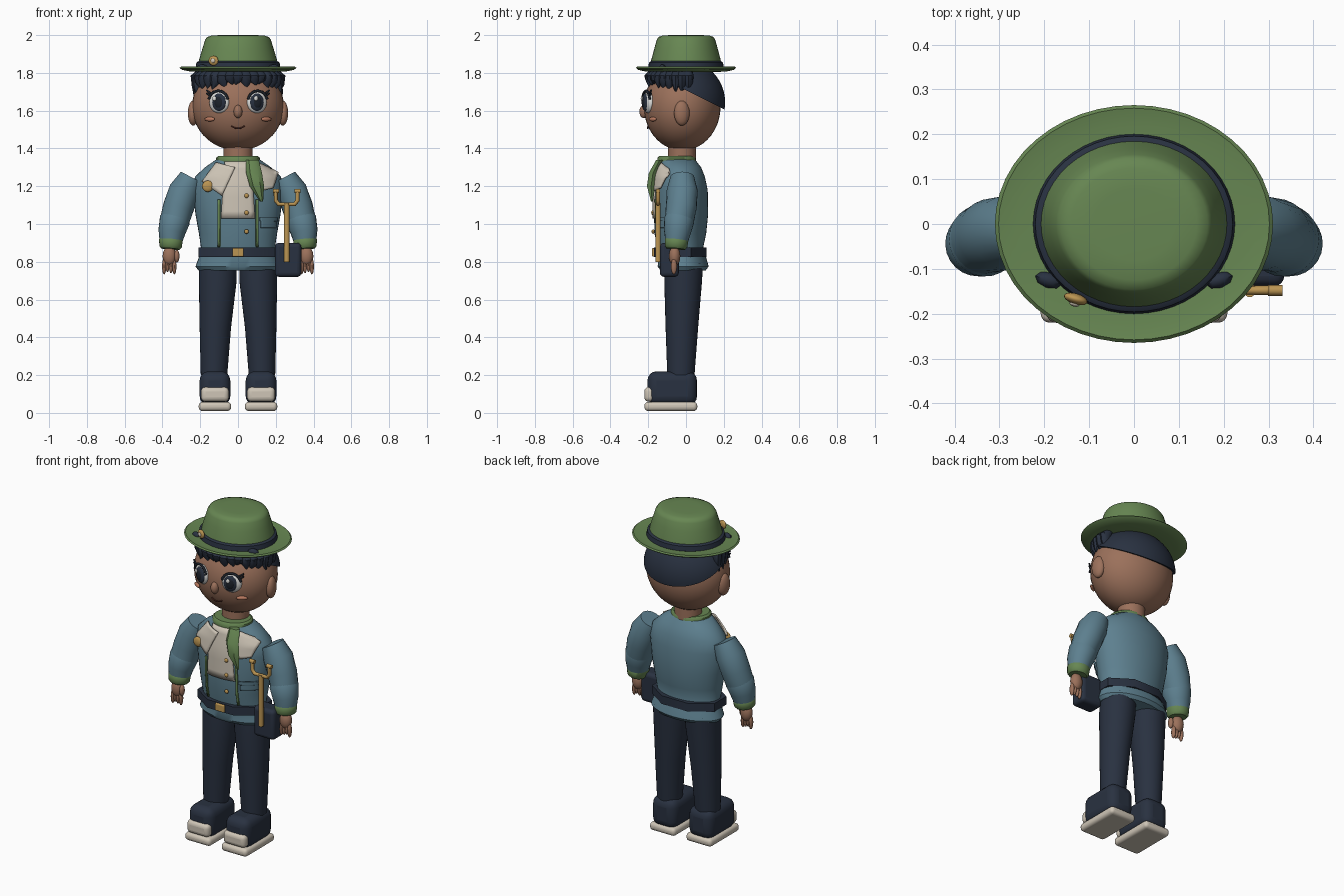
import bpy, bmesh, math, random
from mathutils import Vector, Quaternion, Euler

random.seed(4)
if "Cube" in bpy.data.objects:
    bpy.data.objects.remove(bpy.data.objects["Cube"])


def paint(name, *rgb):
    m = bpy.data.materials.new(name)
    m.use_nodes = True
    m.diffuse_color = (*rgb, 1)
    m.node_tree.nodes["Principled BSDF"].inputs["Base Color"].default_value = (*rgb, 1)
    return m


green = paint("felt_green", .135, .24, .085)
blue = paint("jacket_blue", .11, .215, .275)
navy = paint("dark_navy", .022, .031, .052)
skin = paint("skin_brown", .33, .165, .105)
cream = paint("cream", .62, .56, .47)
gold = paint("brass_gold", .5, .3, .085)
black = paint("eye_dark", .012, .016, .024)
brown = paint("mouth_brown", .1, .03, .02)
blush = paint("cheek_blush", .5, .2, .12)
white = paint("eye_white", .75, .75, .73)
made = []


def finish(name, bm, mat):
    bmesh.ops.recalc_face_normals(bm, faces=bm.faces)
    me = bpy.data.meshes.new(name)
    bm.to_mesh(me)
    bm.free()
    me.materials.append(mat)
    ob = bpy.data.objects.new(name, me)
    bpy.context.collection.objects.link(ob)
    made.append(ob)
    return ob


def loft(name, rings, mat, along=False, n=32, turn=0):
    """Skin elliptical rings (x, y, z, rx, ry), optionally square to their path."""
    bm, loops = bmesh.new(), []
    for i, (x, y, z, rx, ry) in enumerate(rings):
        a, b = rings[max(i - 1, 0)], rings[min(i + 1, len(rings) - 1)]
        d = Vector(b[:3]) - Vector(a[:3])
        q = d.to_track_quat('Z', 'Y') if along else Quaternion()
        angles = [math.tau * k / n + turn for k in range(n)]
        loops.append([bm.verts.new(Vector((x, y, z)) + q @ Vector(
            (rx * math.cos(t), ry * math.sin(t), 0))) for t in angles])
    for lo, hi in zip(loops, loops[1:]):
        for k in range(n):
            bm.faces.new((lo[k], lo[(k + 1) % n], hi[(k + 1) % n], hi[k]))
    bm.faces.new(loops[0])
    bm.faces.new(loops[-1])
    return finish(name, bm, mat)


def ball(name, loc, radii, mat, yaw=0, n=20):
    bm = bmesh.new()
    bmesh.ops.create_uvsphere(bm, u_segments=n, v_segments=n // 2 + 2, radius=1)
    bmesh.ops.scale(bm, vec=radii, verts=bm.verts)
    ob = finish(name, bm, mat)
    ob.location, ob.rotation_euler = loc, Euler((0, 0, yaw))
    return ob


def box(name, loc, size, bevel, mat):
    bm = bmesh.new()
    bmesh.ops.create_cube(bm, size=1)
    bmesh.ops.scale(bm, vec=size, verts=bm.verts)
    ob = finish(name, bm, mat)
    ob.location = loc
    mod = ob.modifiers.new("round", 'BEVEL')
    mod.width, mod.segments = bevel, 4
    return ob


def wire(name, pts, r, mat):
    cu = bpy.data.curves.new(name, 'CURVE')
    cu.dimensions, cu.bevel_depth, cu.bevel_resolution = '3D', r, 3
    cu.use_fill_caps = True
    sp = cu.splines.new('POLY')
    sp.points.add(len(pts) - 1)
    for p, co in zip(sp.points, pts):
        p.co = (*co, 1)
    cu.materials.append(mat)
    ob = bpy.data.objects.new(name, cu)
    bpy.context.collection.objects.link(ob)


# Jacket body: z, rx, ry, centre y
BODY = [(.755, .21, .12, -.015), (.775, .225, .135, -.015), (.83, .205, .125, -.02),
        (.87, .195, .12, -.03), (.95, .207, .137, -.03), (1.05, .225, .143, -.026),
        (1.18, .24, .142, -.027), (1.25, .228, .13, -.03), (1.3, .175, .115, -.035),
        (1.345, .11, .095, -.05)]
loft("jacket", [(0, cy, z, rx, ry) for z, rx, ry, cy in BODY], blue, n=40)


def chest(x, z):
    """Front y of the jacket at x, z."""
    for a, b in zip(BODY, BODY[1:]):
        if z <= b[0]:
            break
    t = min(max((z - a[0]) / (b[0] - a[0]), 0), 1)
    rx, ry, cy = (a[i] + (b[i] - a[i]) * t for i in (1, 2, 3))
    return cy - ry * math.sqrt(max(1 - (x / rx) ** 2, .1))


def patch(name, corners, lift, mat, n=8, thick=.008):
    """Four-cornered cloth piece laid on the chest."""
    a, b, c, d = (Vector(p) for p in corners)
    bm = bmesh.new()
    grid = []
    for i in range(n + 1):
        u = i / n
        for j in range(n + 1):
            p = a.lerp(b, u).lerp(d.lerp(c, u), j / n)
            grid.append(bm.verts.new((p.x, chest(p.x, p.y) - lift, p.y)))
    for i in range(n):
        for j in range(n):
            k = i * (n + 1) + j
            bm.faces.new((grid[k], grid[k + 1], grid[k + n + 2], grid[k + n + 1]))
    ob = finish(name, bm, mat)
    mod = ob.modifiers.new("thickness", 'SOLIDIFY')
    mod.thickness, mod.offset = thick, 0
    return ob


# Shirt front, lapels, trim, pocket
patch("shirt_front", [(-.09, 1.03), (.09, 1.03), (.07, 1.33), (-.07, 1.33)], .005, cream)
patch("right_lapel", [(-.19, 1.225), (-.085, 1.15), (-.015, 1.3), (-.115, 1.325)], .018, cream)
patch("left_lapel", [(.1, 1.17), (.185, 1.19), (.215, 1.275), (.105, 1.325)], .018, cream)
for s, side in ((1, "left"), (-1, "right")):
    patch(side + "_jacket_edge", [(s * .095, .88), (s * .107, .88), (s * .107, 1.13),
                                  (s * .095, 1.13)], .005, green)
patch("pocket", [(.12, .98), (.2, .98), (.2, 1.03), (.12, 1.03)], .006, blue)
patch("pocket_flap", [(.115, 1.015), (.205, 1.015), (.205, 1.035), (.115, 1.035)], .013, blue)
for z in (.96, 1.06, 1.15):
    ball("button", (.045, chest(.045, z) - .01, z), (.012, .008, .012), gold, n=12)
ball("chest_badge", (-.16, chest(-.16, 1.2) - .025, 1.2), (.03, .012, .03), gold)

# Neck, collar and scarf end
loft("neck", [(0, -.022, z, .077, .074) for z in (1.3, 1.45)], skin)
loft("collar", [(0, -.05, z, r, r * .87) for z, r in
                ((1.315, .112), (1.325, .118), (1.35, .116), (1.36, .105))], green)
loft("scarf_end", [(.075, -.14, 1.34, .035, .02), (.085, -.175, 1.27, .042, .025),
                   (.1, -.185, 1.2, .038, .025), (.125, -.18, 1.12, .008, .006)], green, n=6)

# Belt, buckle and pouch
loft("belt", [(0, -.03, z, .226, .15) for z in (.825, .875)], navy, n=8, turn=math.pi / 8)
box("buckle", (0, -.172, .85), (.06, .016, .045), .006, gold)
box("pouch", (.265, -.088, .81), (.14, .1, .18), .022, navy)

# Forked catapult
wire("catapult_handle", [(.258, -.148, .8), (.258, -.148, 1.11)], .015, gold)
wire("catapult_fork", [(.2, -.148, 1.17), (.2, -.148, 1.125), (.215, -.148, 1.105),
                       (.3, -.148, 1.105), (.315, -.148, 1.125), (.315, -.148, 1.17)], .011, gold)
for x in (.2, .315):
    wire("catapult_tip", [(x - .016, -.148, 1.175), (x + .016, -.148, 1.175)], .012, gold)

# Limbs
for s, side in ((1, "left_"), (-1, "right_")):
    def arm(name, path, mat):
        loft(side + name, [(s * x, y, z, r, r) for x, y, z, r in path], mat, along=True, n=24)

    arm("upper_arm", [(.245, -.02, 1.247, .064), (.283, -.02, 1.175, .083),
                      (.315, -.025, 1.09, .082), (.335, -.035, 1.02, .078)], blue)
    arm("forearm", [(.322, -.03, 1.05, .07), (.335, -.037, 1.02, .081),
                    (.35, -.045, .96, .072), (.356, -.05, .905, .06)], blue)
    arm("cuff", [(.354, -.049, .925, .056), (.355, -.05, .915, .063),
                 (.357, -.053, .88, .06), (.358, -.054, .868, .05)], green)
    ball(side + "palm", (s * .363, -.06, .83), (.036, .03, .052), skin)
    for k in range(4):
        x = s * (.337 + .018 * k)
        ball(side + "finger", (x, -.064, .775 + .006 * (k % 3)), (.011, .016, .042), skin, n=12)
    ball(side + "thumb", (s * .324, -.072, .83), (.014, .018, .034), skin, n=12)
    # Trousers and shoes
    loft(side + "trouser_leg", [(s * .127, -.027, .2, .07, .072), (s * .12, -.022, .45, .083, .086),
                                (s * .107, -.015, .7, .1, .1), (s * .107, -.01, .79, .1, .1)], navy)
    box(side + "shoe", (s * .122, -.073, .13), (.162, .262, .18), .048, navy)
    box(side + "sole", (s * .122, -.08, .034), (.172, .28, .048), .02, cream)
    box(side + "toe_cap", (s * .122, -.193, .098), (.148, .055, .078), .024, cream)

# Head
ball("head", (0, -.02, 1.622), (.243, .203, .233), skin, n=40)
ball("nose", (0, -.222, 1.595), (.023, .025, .035), skin)
wire("mouth", [(.007 * k, -.203 + .0001 * k * k, 1.506 + .0005 * k * k)
               for k in range(-5, 6)], .004, brown)
for s, side in ((1, "left_"), (-1, "right_")):
    ball(side + "ear", (s * .237, -.022, 1.587), (.028, .042, .066), skin, yaw=s * .2)
    ball(side + "cheek", (s * .15, -.176, 1.555), (.032, .01, .012), blush, yaw=s * .6)
    yaw = s * .36
    base = Vector((s * .1, -.2, 1.645))

    def facing(x, out, z):
        return base + Euler((0, 0, yaw)).to_matrix() @ Vector((x, -out, z))

    # Eye layers and lashes
    ball(side + "eye", base, (.056, .024, .058), white, yaw)
    ball(side + "iris", facing(-s * .005, .015, 0), (.039, .014, .047), navy, yaw)
    ball(side + "pupil", facing(-s * .005, .022, 0), (.025, .01, .032), black, yaw)
    ball(side + "glint", facing(-.016, .03, .02), (.011, .005, .013), white, yaw, 12)
    arc = [math.radians(a) for a in range(15, 166, 15)]
    wire(side + "lash_line", [facing(.056 * math.cos(a), .012, .06 * math.sin(a)) for a in arc],
         .007, black)
    for z in (.03, .045):
        wire(side + "lash", [facing(s * .04, .012, z), facing(s * .068, .008, z + .018)], .005, black)

# Hair cap cut along a slanted hairline
bm = bmesh.new()
bmesh.ops.create_uvsphere(bm, u_segments=40, v_segments=24, radius=1)
bmesh.ops.scale(bm, vec=(.25, .222, .225), verts=bm.verts)
bmesh.ops.translate(bm, vec=(0, -.015, 1.645), verts=bm.verts)
bmesh.ops.bisect_plane(bm, geom=bm.verts[:] + bm.edges[:] + bm.faces[:],
                       plane_co=(0, .205, 1.605), plane_no=(0, .5, 1), clear_inner=True)
bmesh.ops.holes_fill(bm, edges=[e for e in bm.edges if e.is_boundary])
finish("hair_cap", bm, navy)

# Pointed fringe locks round the front
for k in range(19):
    a = math.radians(-99 + 11 * k)
    x, y = .217 * math.sin(a), -.015 - .178 * math.cos(a)
    tip = 1.725 + random.uniform(-.015, .02) - .045 * abs(math.sin(a)) ** 4
    lean = random.uniform(-.02, .02)
    loft("fringe_lock", [(x * .85, y * .85, 1.825, .022, .02), (x, y, 1.785, .034, .028),
                         (x, y, (1.785 + tip) / 2, .028, .022),
                         (x + lean, y, tip, .004, .004)], navy, n=8)
for s in (1, -1):
    ball("stray_lock", (s * .19, -.125, 1.825), (.032, .018, .02), navy, yaw=s * .3, n=8)

# Hat
loft("hat_brim", [(0, 0, z, r, r * .855) for z, r in
                  ((1.805, .18), (1.807, .25), (1.816, .295), (1.826, .31),
                   (1.833, .302), (1.826, .26), (1.828, .18))], green, n=48)
loft("hat_crown", [(0, 0, z, r, r * .89) for z, r in
                   ((1.815, .215), (1.87, .206), (1.93, .188), (1.975, .174),
                    (1.99, .164), (1.998, .14), (2, .09))], green, n=48)
loft("hat_band", [(0, 0, z, r, r * .89) for z, r in
                  ((1.822, .215), (1.828, .225), (1.855, .22), (1.864, .205))], navy, n=48)
ball("hat_pin", (-.13, -.167, 1.865), (.027, .012, .026), gold, yaw=-.3)
ball("hat_pin_centre", (-.133, -.178, 1.865), (.012, .006, .012), cream, yaw=-.3, n=12)

# Shading
bpy.ops.object.select_all(action='DESELECT')
for ob in made:
    ob.select_set(True)
bpy.context.view_layer.objects.active = made[0]
bpy.ops.object.shade_smooth_by_angle(angle=math.radians(42))
